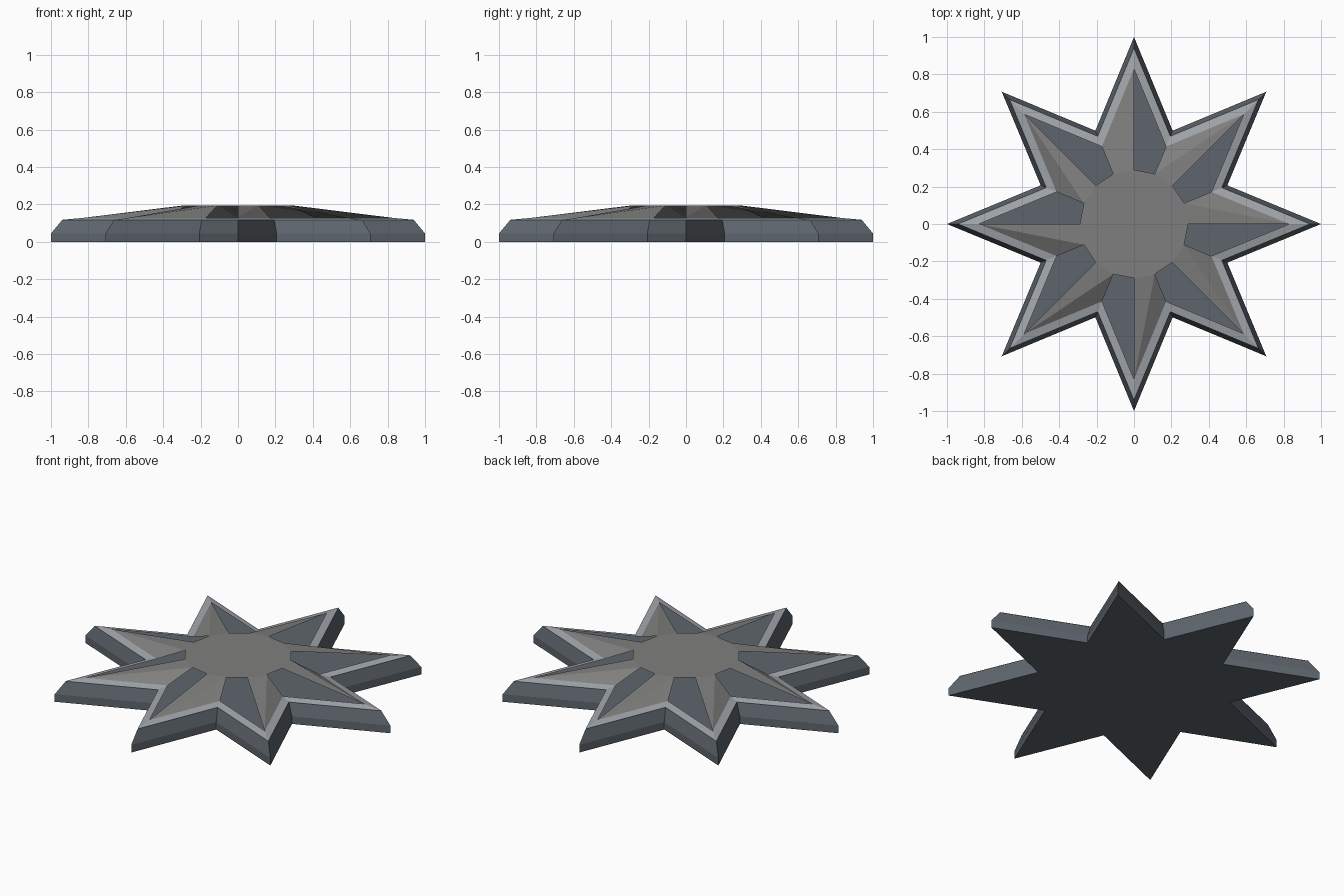
import bpy, bmesh, math

cube = bpy.data.objects.get("Cube")
if cube:
    bpy.data.objects.remove(cube, do_unlink=True)

POINTS = 8
VALLEY = 0.54      # valley radius relative to tip radius
HUB_R, HUB_Z = 0.29, 0.195
BAND_IN, BAND_Z = 0.83, 0.128
BASE_IN, BASE_Z = 0.94, 0.117


def material(name, color):
    m = bpy.data.materials.new(name)
    m.use_nodes = True
    m.diffuse_color = (*color, 1)
    m.node_tree.nodes["Principled BSDF"].inputs["Base Color"].default_value = (*color, 1)
    return m


slate = material("slate", (0.112, 0.131, 0.153))
grey = material("warm grey", (0.212, 0.212, 0.210))
silver = material("silver", (0.36, 0.385, 0.41))


def ring(bm, tip, valley, z):
    """Closed ring alternating between tip and valley radius, tips on the axes."""
    verts = []
    for i in range(2 * POINTS):
        r = valley if i % 2 else tip
        a = math.pi * i / POINTS
        verts.append(bm.verts.new((r * math.cos(a), r * math.sin(a), z)))
    return verts


def star(bm, scale, z):
    return ring(bm, scale, scale * VALLEY, z)


def bridge(bm, low, high):
    n = len(low)
    for i in range(n):
        j = (i + 1) % n
        bm.faces.new((low[i], low[j], high[j], high[i]))


def finish(bm, name, mat):
    mesh = bpy.data.meshes.new(name)
    bm.to_mesh(mesh)
    bm.free()
    mesh.materials.append(mat)
    obj = bpy.data.objects.new(name, mesh)
    bpy.context.collection.objects.link(obj)
    return obj


# Solid star base with a chamfered upper edge
bm = bmesh.new()
bottom, side, top = star(bm, 1, 0), star(bm, 1, 0.045), star(bm, BASE_IN, BASE_Z)
bridge(bm, bottom, side)
bridge(bm, side, top)
bm.faces.new(bottom[::-1])
bm.faces.new(top)
finish(bm, "star_base", slate)

# Gently sloping trim band round the top edge
bm = bmesh.new()
bridge(bm, star(bm, BASE_IN, BASE_Z + 0.001), star(bm, BAND_IN, BAND_Z))
finish(bm, "trim_band", silver)

# Raised hub with one sloping facet pair per arm; the other half of each arm is open
bm = bmesh.new()
hub = ring(bm, HUB_R, HUB_R, HUB_Z)
rim = star(bm, BAND_IN, BAND_Z)
bm.faces.new(hub)
for i in range(0, 2 * POINTS, 2):
    bm.faces.new((rim[i], hub[i + 1], hub[i]))
    bm.faces.new((rim[i], rim[i + 1], hub[i + 1]))
finish(bm, "hub_and_facets", grey)
